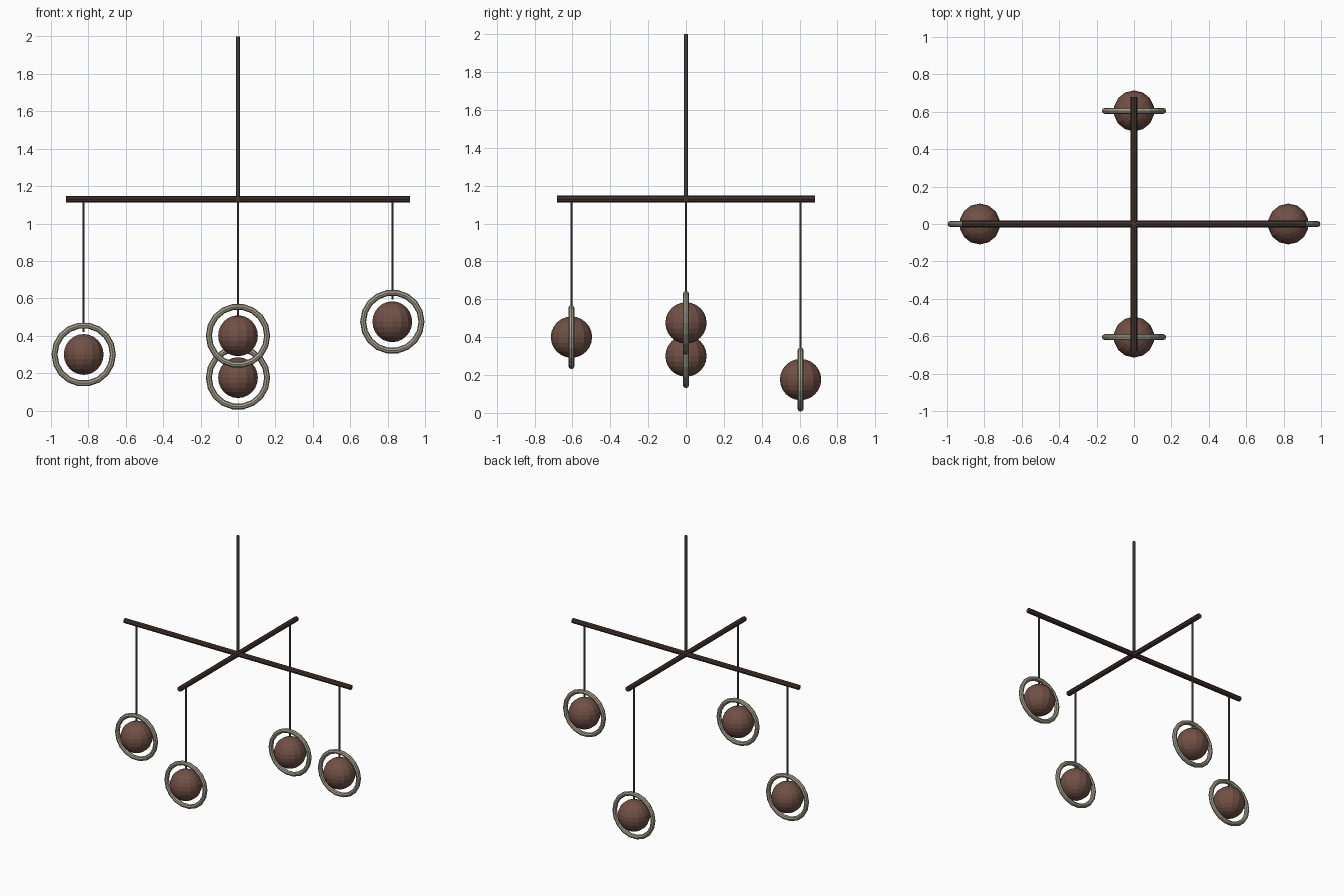
import bpy, math
from mathutils import Vector

if "Cube" in bpy.data.objects:
    bpy.data.objects.remove(bpy.data.objects["Cube"])


def material(name, rgb):
    m = bpy.data.materials.new(name)
    m.diffuse_color = (*rgb, 1)
    m.use_nodes = True
    m.node_tree.nodes["Principled BSDF"].inputs["Base Color"].default_value = m.diffuse_color
    return m


WOOD = material("dark wood", (0.055, 0.033, 0.027))
BALL = material("red brown", (0.165, 0.082, 0.062))
RING = material("pale stone", (0.37, 0.34, 0.265))
STEEL = material("dark grey metal", (0.095, 0.098, 0.10))
CORD = material("brown grey cord", (0.10, 0.09, 0.078))


def finish(name, mat):
    ob = bpy.context.object
    ob.name = name
    ob.data.materials.append(mat)
    return ob


def rod(name, a, b, radius, sides, mat):
    """Straight cylinder between two points."""
    a, b = Vector(a), Vector(b)
    d = b - a
    bpy.ops.mesh.primitive_cylinder_add(
        vertices=sides, radius=radius, depth=d.length, location=(a + b) / 2,
        rotation=d.to_track_quat('Z', 'Y').to_euler())
    return finish(name, mat)


ARM_Z = 1.13

# Ceiling rod and crossed arms
rod("ceiling_rod", (0, 0, ARM_Z), (0, 0, 2.0), 0.010, 8, STEEL)
rod("long_arm", (-0.92, 0, ARM_Z), (0.92, 0, ARM_Z), 0.018, 8, WOOD)
rod("short_arm", (0, -0.68, ARM_Z), (0, 0.68, ARM_Z), 0.018, 8, WOOD)

# Hanging pendants: cord, ball and surrounding ring
pendants = {
    "left": (-0.825, 0, 0.30),
    "right": (0.825, 0, 0.475),
    "front": (0, -0.605, 0.40),
    "back": (0, 0.605, 0.176),
}
for side, (x, y, z) in pendants.items():
    rod(side + "_cord", (x, y, z + 0.12), (x, y, ARM_Z), 0.006, 6, CORD)
    bpy.ops.mesh.primitive_uv_sphere_add(
        segments=14, ring_count=12, radius=0.109, location=(x, y, z))
    finish(side + "_ball", BALL)
    bpy.ops.mesh.primitive_torus_add(
        major_segments=18, minor_segments=8, major_radius=0.156,
        minor_radius=0.016, location=(x, y, z), rotation=(math.pi / 2, 0, 0))
    finish(side + "_ring", RING)
